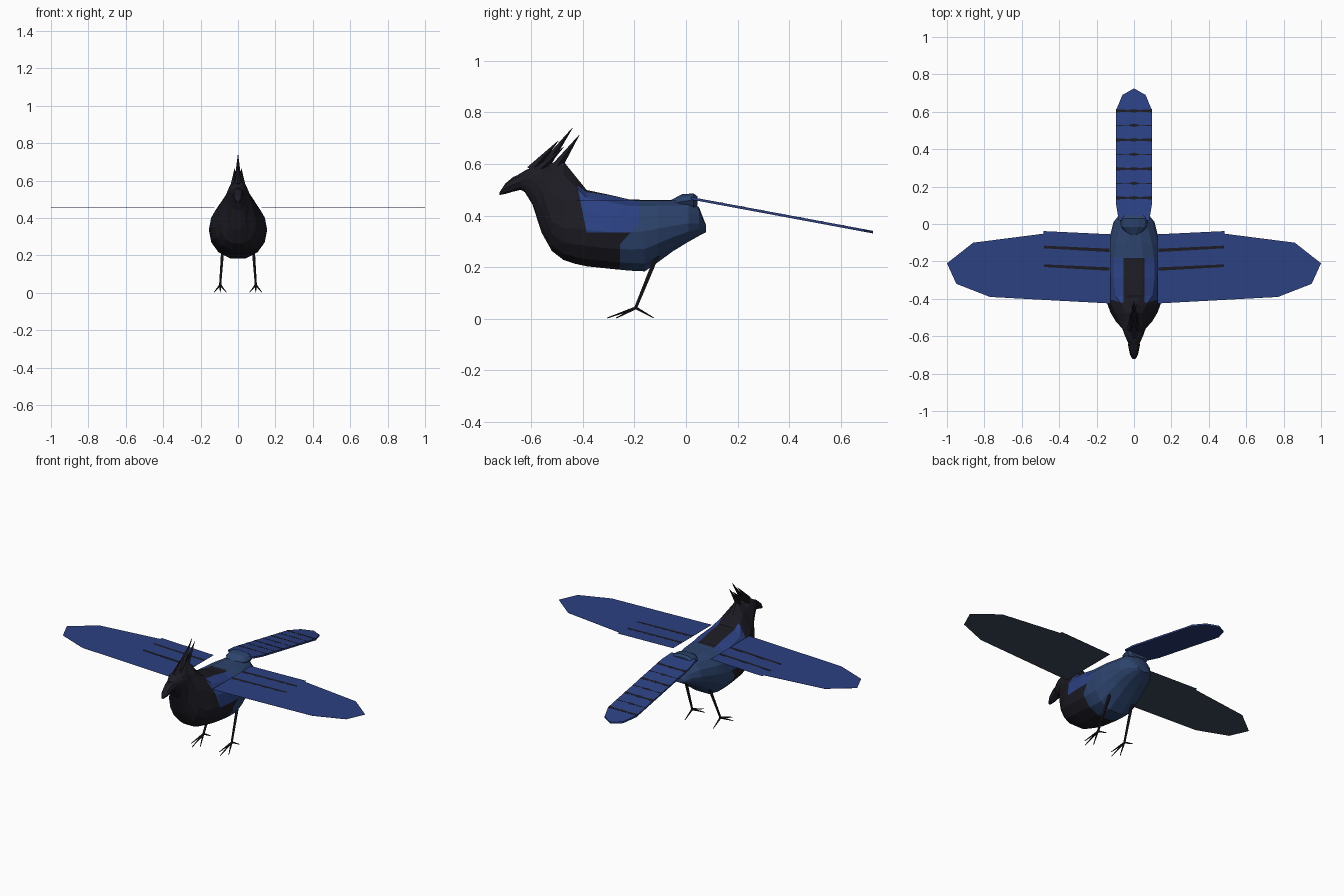
import bpy, bmesh, math
from mathutils import Vector

if "Cube" in bpy.data.objects:
    bpy.data.objects.remove(bpy.data.objects["Cube"], do_unlink=True)


def material(name, rgb):
    m = bpy.data.materials.new(name)
    m.use_nodes = True
    m.diffuse_color = (*rgb, 1)
    m.node_tree.nodes["Principled BSDF"].inputs["Base Color"].default_value = (*rgb, 1)
    return m


BLACK = material("soft black", (0.012, 0.011, 0.017))
BLUE = material("feather blue", (0.025, 0.052, 0.225))
STEEL = material("steel blue", (0.026, 0.057, 0.152))
SLATE = material("slate underside", (0.046, 0.064, 0.105))


def finish(name, bm, mats, rule=None):
    bmesh.ops.recalc_face_normals(bm, faces=bm.faces)
    if rule:
        for f in bm.faces:
            f.material_index = rule(f)
    me = bpy.data.meshes.new(name)
    bm.to_mesh(me)
    bm.free()
    for m in mats:
        me.materials.append(m)
    ob = bpy.data.objects.new(name, me)
    bpy.context.collection.objects.link(ob)
    return ob


def loft(name, stations, mats, rule=None, cuts=(), sides=14, belly=1):
    """Skin rings given as (y, bottom, top, half width, widest height, upper taper)."""
    bm = bmesh.new()
    rings = []
    for y, lo, hi, hw, mid, taper in stations:
        ring = []
        for i in range(sides):
            a = math.tau * i / sides
            c, s = math.cos(a), math.sin(a)
            x = math.copysign(abs(c) ** (taper if s > 0 else belly), c) * hw
            z = mid + s * ((hi - mid) if s > 0 else (mid - lo))
            ring.append(bm.verts.new((x, y, z)))
        rings.append(ring)
    for a, b in zip(rings, rings[1:]):
        for i in range(sides):
            j = (i + 1) % sides
            bm.faces.new((a[i], a[j], b[j], b[i]))
    bm.faces.new(rings[0])
    bm.faces.new(rings[-1])
    # Cut clean colour borders
    for co, no in cuts:
        bmesh.ops.bisect_plane(bm, geom=bm.verts[:] + bm.edges[:] + bm.faces[:],
                               plane_co=co, plane_no=no)
    return finish(name, bm, mats, rule)


def rod(bm, a, b, r1, r2, sides=5):
    """Tapered stick between two points."""
    a, b = Vector(a), Vector(b)
    d = b - a
    made = bmesh.ops.create_cone(bm, cap_ends=True, segments=sides, radius1=r1,
                                 radius2=r2, depth=d.length)["verts"]
    bmesh.ops.rotate(bm, verts=made, matrix=d.to_track_quat("Z", "Y").to_matrix())
    bmesh.ops.translate(bm, verts=made, vec=(a + b) / 2)


def plate(name, outlines, height, thick, mats, rule=None):
    """Thin sheets from flat outlines; height(y) gives the level."""
    bm = bmesh.new()
    for pts in outlines:
        f = bm.faces.new([bm.verts.new((x, y, height(y))) for x, y in pts])
        out = bmesh.ops.extrude_face_region(bm, geom=[f])["geom"]
        bmesh.ops.translate(bm, vec=(0, 0, thick),
                            verts=[g for g in out if isinstance(g, bmesh.types.BMVert)])
    return finish(name, bm, mats, rule)


# Body, with plumage zones chosen by position
def plumage(f):
    p = f.calc_center_median()
    if p.y > -0.255 + 0.9 * min(max(p.z - 0.29, 0), 0.08):
        return 2
    front = -0.385 - 0.2 * (p.z - 0.335)
    return int(p.y > front and p.z > 0.335 and abs(p.x) > 0.055)


loft("body", [
    (-0.65, 0.505, 0.56, 0.024, 0.535, 1),
    (-0.625, 0.49, 0.575, 0.036, 0.54, 0.9),
    (-0.595, 0.44, 0.59, 0.05, 0.54, 0.9),
    (-0.56, 0.33, 0.6, 0.062, 0.50, 0.9),
    (-0.52, 0.26, 0.61, 0.098, 0.38, 1.7),
    (-0.475, 0.225, 0.617, 0.125, 0.35, 2.2),
    (-0.43, 0.21, 0.56, 0.142, 0.35, 1.6),
    (-0.385, 0.2, 0.503, 0.15, 0.345, 0.9),
    (-0.29, 0.19, 0.483, 0.156, 0.335, 0.75),
    (-0.22, 0.183, 0.466, 0.156, 0.335, 0.75),
    (-0.16, 0.18, 0.464, 0.152, 0.34, 0.8),
    (-0.11, 0.215, 0.463, 0.142, 0.35, 0.8),
    (-0.05, 0.26, 0.462, 0.125, 0.36, 0.9),
    (0.01, 0.297, 0.46, 0.11, 0.37, 1),
    (0.05, 0.32, 0.435, 0.078, 0.37, 1),
    (0.077, 0.335, 0.365, 0.04, 0.35, 1),
], [BLACK, BLUE, STEEL], plumage, [
    ((0.055, 0, 0), (1, 0, 0)), ((-0.055, 0, 0), (1, 0, 0)),
    ((0, -0.385, 0.335), (0, 1, 0.2)), ((0, 0, 0.335), (0, 0, 1)),
    ((0, -0.255, 0.29), (0, 1, -0.9)), ((0, -0.183, 0), (0, 1, 0)),
    ((0, -0.255, 0), (0, 1, 0)), ((0, 0, 0.29), (0, 0, 1)), ((0, 0, 0.37), (0, 0, 1)),
], belly=0.85)

# Rump lump that carries the tail
loft("rump", [
    (-0.06, 0.43, 0.46, 0.03, 0.445, 1),
    (-0.015, 0.42, 0.485, 0.07, 0.455, 1),
    (0.03, 0.42, 0.487, 0.075, 0.46, 1),
    (0.045, 0.44, 0.475, 0.06, 0.46, 1),
], [STEEL], sides=10)

# Beak
loft("beak", [
    (-0.722, 0.48, 0.492, 0.008, 0.487, 1),
    (-0.7, 0.484, 0.525, 0.021, 0.505, 0.8),
    (-0.67, 0.493, 0.55, 0.027, 0.52, 0.8),
    (-0.64, 0.5, 0.562, 0.033, 0.53, 0.9),
], [BLACK], sides=8)

# Crest of swept-back feathers
bm = bmesh.new()
for x, y0, z0, y1, z1, r in [
    (0, -0.6, 0.575, -0.495, 0.69, 0.02),
    (0, -0.55, 0.59, -0.44, 0.74, 0.02),
    (0, -0.5, 0.59, -0.414, 0.712, 0.02),
    (0.022, -0.57, 0.575, -0.475, 0.665, 0.018),
    (-0.022, -0.57, 0.575, -0.475, 0.665, 0.018),
]:
    rod(bm, (x, y0, z0), (x * 0.8, y1, z1), r, 0.001, 4)
finish("crest", bm, [BLACK])

# Wings: blue above, slate below, with two dark bars
WING = [(0.125, -0.425), (0.77, -0.39), (0.95, -0.32), (1.0, -0.21), (0.86, -0.1),
        (0.485, -0.052), (0.485, -0.038), (0.125, -0.055)]
for side, sx in (("left", 1), ("right", -1)):
    plate(side + "_wing", [[(sx * x, y) for x, y in WING]], lambda y: 0.457, 0.001,
          [BLUE, SLATE], lambda f: int(f.normal.z < -0.5))
    bars = [[(sx * 0.13, y - 0.008), (sx * 0.48, y + 0.012), (sx * 0.48, y + 0.026),
             (sx * 0.13, y + 0.01)] for y in (-0.142, -0.242)]
    plate(side + "_wing_bars", bars, lambda y: 0.4582, 0.0004, [BLACK])


# Tail sloping down behind, crossed by alternating bars
def tail_level(y):
    return 0.472 - (y - 0.02) * 0.186


half = [(0.082, 0.02), (0.095, 0.1), (0.095, 0.61), (0.062, 0.69)]
TAIL = half + [(0, 0.725)] + [(-x, y) for x, y in reversed(half)]
plate("tail", [TAIL], lambda y: tail_level(y) - 0.01, 0.01, [BLUE])
bars = []
for i in range(7):
    y, t = 0.14 + i * 0.0775, (0.009 if i % 2 == 0 else 0.003)
    bars.append([(-0.095, y - t), (-0.03, y - t * 0.5), (0, y - 0.009), (0.03, y - t * 0.5),
                 (0.095, y - t), (0.095, y + t), (0.03, y + t * 0.5), (0, y + 0.009),
                 (-0.03, y + t * 0.5), (-0.095, y + t)])
plate("tail_bars", bars, lambda y: tail_level(y) + 0.0002, 0.0006, [BLACK])

# Legs with three front toes and one back toe
for side, sx in (("left", 1), ("right", -1)):
    bm = bmesh.new()
    ankle = (sx * 0.095, -0.195, 0.042)
    rod(bm, (sx * 0.08, -0.11, 0.25), ankle, 0.009, 0.006)
    for dx, y in ((0, -0.305), (0.032, -0.27), (-0.032, -0.27), (0, -0.125)):
        rod(bm, ankle, (ankle[0] + dx, y, 0.003), 0.006, 0.002)
    finish(side + "_leg", bm, [BLACK])
